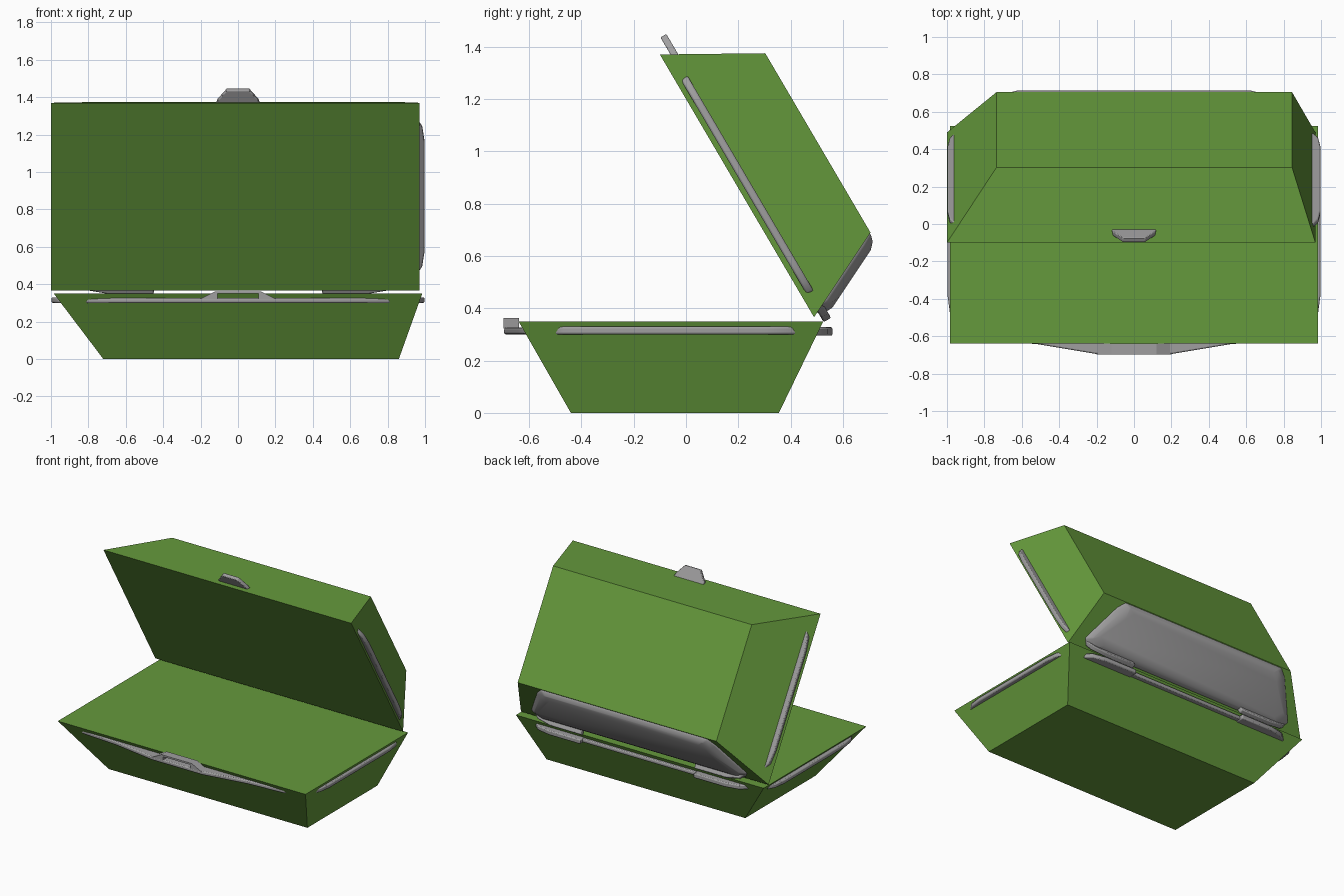
import bpy, bmesh
from mathutils import Matrix, Vector

old = bpy.data.objects.get("Cube")
if old:
    bpy.data.objects.remove(old, do_unlink=True)


def material(name, rgb):
    m = bpy.data.materials.new(name)
    m.use_nodes = True
    colour = (*rgb, 1)
    m.diffuse_color = colour
    m.node_tree.nodes["Principled BSDF"].inputs["Base Color"].default_value = colour
    return m


GREEN = material("leaf green", (0.13, 0.32, 0.045))
GREY = material("latch grey", (0.35, 0.345, 0.35))

# Each shell uses the same local space: rim at z = 0.35, outer panel at z = 0.
# The lid is that space flipped over and swung open about the rear edge.
RIM = 0.35
BASE = Matrix.Identity(4)
along = Vector((0, 0.506, -0.862))
depth = Vector((0, 0.862, 0.506))
origin = Vector((0, -0.10, 1.37)) + 0.64 * along + RIM * depth
LID = Matrix.Identity(4)
for row in range(3):
    LID[row][1] = along[row]
    LID[row][2] = -depth[row]
    LID[row][3] = origin[row]


def finish(name, bm, mat, frame, bevel=0):
    bm.transform(frame)
    bmesh.ops.recalc_face_normals(bm, faces=bm.faces)
    mesh = bpy.data.meshes.new(name)
    bm.to_mesh(mesh)
    bm.free()
    mesh.materials.append(mat)
    ob = bpy.data.objects.new(name, mesh)
    bpy.context.collection.objects.link(ob)
    if bevel:
        mod = ob.modifiers.new("soft edges", "BEVEL")
        mod.width = bevel
        mod.segments = 2
        mod.limit_method = "ANGLE"
        for p in mesh.polygons:
            p.use_smooth = True
        bpy.ops.object.select_all(action="DESELECT")
        ob.select_set(True)
        bpy.context.view_layer.objects.active = ob
        bpy.ops.object.shade_smooth_by_angle(angle=0.9)
    return ob


def loft(loops):
    """Closed solid through loops that have equal point counts."""
    bm = bmesh.new()
    rings = [[bm.verts.new(p) for p in loop] for loop in loops]
    n = len(rings[0])
    for a, b in zip(rings, rings[1:]):
        for i in range(n):
            j = (i + 1) % n
            bm.faces.new((a[i], a[j], b[j], b[i]))
    bm.faces.new(rings[0])
    bm.faces.new(rings[-1])
    return bm


def rect(x0, x1, y0, y1, z):
    return [(x0, y0, z), (x1, y0, z), (x1, y1, z), (x0, y1, z)]


def plate(name, outline, z0, z1, frame, bevel=0.007):
    """Plan outline given thickness in z."""
    bm = loft([[(x, y, z) for x, y in outline] for z in (z0, z1)])
    return finish(name, bm, GREY, frame, bevel)


def both_ways(half):
    return half + [(-x, y) for x, y in reversed(half)]


# Tapered green shells
for name, frame, shift in (("base_shell", BASE, 0), ("lid_shell", LID, -0.015)):
    shell = loft([rect(-0.72, 0.86, -0.44, 0.355, 0),
                  rect(-0.985, 0.985, -0.64, 0.525, RIM)])
    finish(name, shell, GREEN, Matrix.Translation((shift, 0, 0)) @ frame)

# Side rails and hinge lugs on both shells
for part, frame in (("base", BASE), ("lid", LID)):
    for side, s in (("left", 1), ("right", -1)):
        rail = [(0.93, -0.52), (0.96, -0.515), (0.985, -0.47), (0.997, -0.38),
                (0.997, 0.30), (0.985, 0.39), (0.96, 0.435), (0.93, 0.44)]
        plate(f"{part}_{side}_side_rail", [(s * x, y) for x, y in rail],
              0.30, 0.33, frame)
        lug = [(0.45, 0.48), (0.45, 0.56), (0.70, 0.56), (0.80, 0.54), (0.87, 0.48)]
        plate(f"{part}_{side}_hinge_lug", [(s * x, y) for x, y in lug],
              0.295, 0.328, frame)

# Rear rail of the base between the lugs
plate("base_rear_rail", both_ways([(0.85, 0.48), (0.78, 0.535)]), 0.30, 0.325, BASE)

# Front rail swelling toward the latch
plate("base_front_rail",
      both_ways([(0.84, -0.60), (0.80, -0.622), (0.52, -0.642), (0.20, -0.695)]),
      0.30, 0.326, BASE)

# Latch arch above the front rail
arch = both_ways([(0.11, 0.322), (0.20, 0.322), (0.12, 0.362)])
arch = arch[:5] + [arch[5], (-0.11, 0.35), (0.11, 0.35)]
latch = loft([[(x, y, z) for x, z in arch] for y in (-0.697, -0.638)])
finish("latch_arch", latch, GREY, BASE)

# Catch tab on the lid
plate("lid_catch_tab", both_ways([(0.12, -0.60), (0.11, -0.63), (0.06, -0.695)]),
      0.289, 0.315, LID, 0.004)

# Raised pillow panel on the rear face of the lid
slope = Vector((0, -0.17, -RIM)).normalized()
outward = Vector((0, RIM, -0.17)).normalized()


def panel_loop(low, high, wide, narrow, lift):
    pts = []
    c = 0.05
    for x, s in ((wide - c, low), (wide, low + c), (narrow, high - c),
                 (narrow - c, high)):
        pts.append((x, s))
    pts = both_ways(pts)
    start = Vector((0, 0.525, RIM))
    return [Vector((x, 0, 0)) + start + s * slope + lift * outward for x, s in pts]


panel = loft([panel_loop(0.02, 0.385, 0.86, 0.71, -0.02),
              panel_loop(0.02, 0.385, 0.86, 0.71, 0.004),
              panel_loop(0.04, 0.365, 0.82, 0.68, 0.026),
              panel_loop(0.07, 0.335, 0.77, 0.64, 0.038)])
finish("lid_rear_panel", panel, GREY, LID, 0.008)
